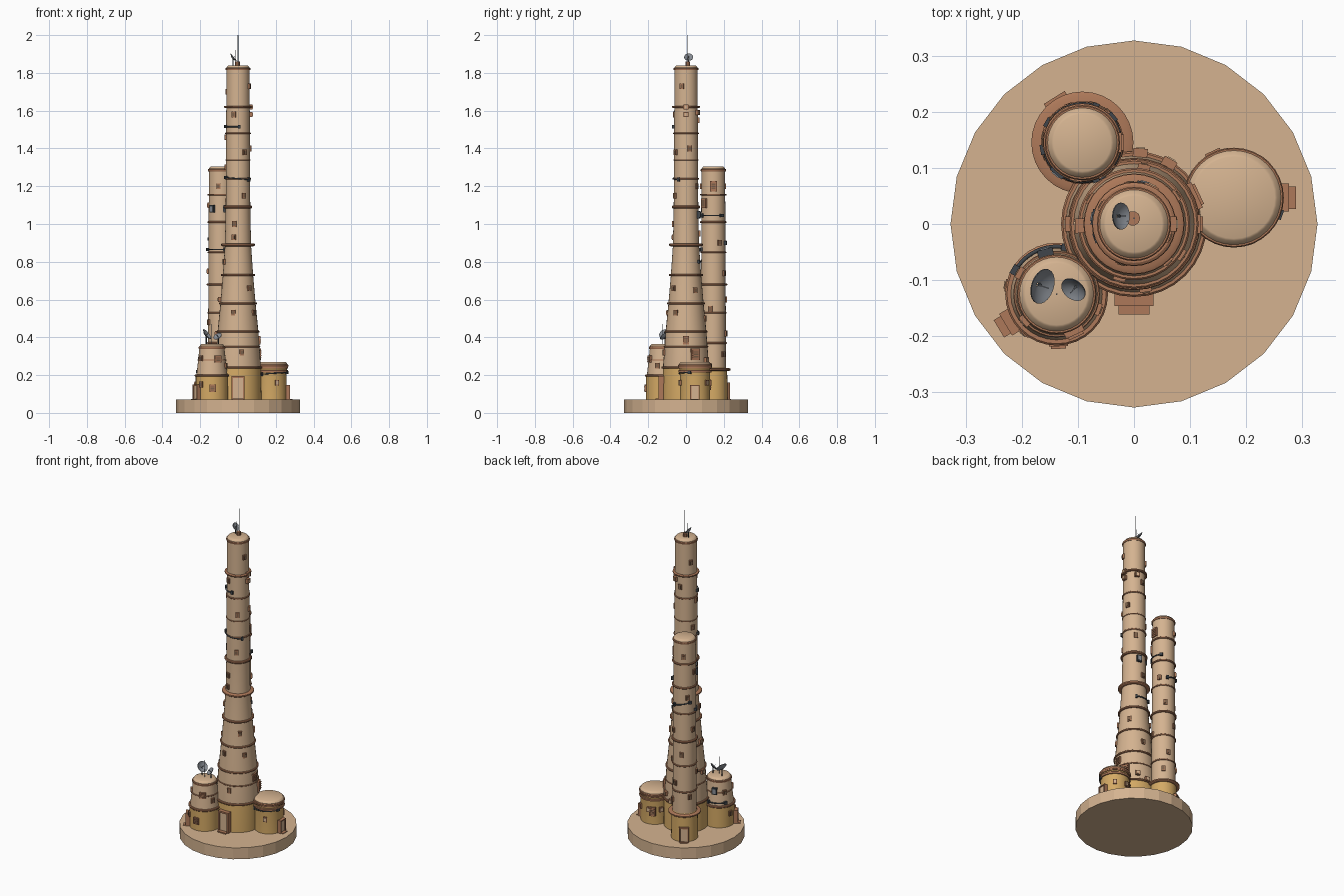
import bpy, bmesh
from math import radians, cos, sin, pi
from mathutils import Matrix, Vector

cube = bpy.data.objects.get("Cube")
if cube:
    bpy.data.objects.remove(cube)


def material(name, *rgb):
    m = bpy.data.materials.new(name)
    m.use_nodes = True
    m.diffuse_color = (*rgb, 1)
    m.node_tree.nodes["Principled BSDF"].inputs["Base Color"].default_value = (*rgb, 1)
    return m


TAN = material("tan plaster", .66, .45, .28)
RUST = material("rust trim", .42, .19, .1)
YELLOW = material("ochre wall", .66, .4, .13)
DARK = material("dark metal", .05, .06, .07)
GREY = material("dish grey", .25, .27, .3)
BROWN = material("brown shade", .2, .12, .07)


def finish(name, bm, mats, smooth=False):
    me = bpy.data.meshes.new(name)
    bmesh.ops.recalc_face_normals(bm, faces=bm.faces)
    bm.to_mesh(me)
    bm.free()
    for m in mats:
        me.materials.append(m)
    ob = bpy.data.objects.new(name, me)
    bpy.context.collection.objects.link(ob)
    if smooth:
        bpy.ops.object.select_all(action='DESELECT')
        ob.select_set(True)
        bpy.context.view_layer.objects.active = ob
        bpy.ops.object.shade_smooth_by_angle(angle=radians(30))
    return ob


def lathe(name, x, y, profile, mats, rule=None, closed=False, sides=32, smooth=True):
    """Revolve (radius, height) points about a vertical axis."""
    bm = bmesh.new()
    rows = [[bm.verts.new((x + r * cos(2 * pi * i / sides), y + r * sin(2 * pi * i / sides), z))
             for i in range(sides)] for r, z in profile]
    pairs = list(zip(rows, rows[1:]))
    if closed:
        pairs.append((rows[-1], rows[0]))
    else:
        bm.faces.new(rows[0])
        bm.faces.new(rows[-1])
    for a, b in pairs:
        for i in range(sides):
            j = (i + 1) % sides
            bm.faces.new((a[i], a[j], b[j], b[i]))
    if rule:
        for f in bm.faces:
            f.material_index = rule(f.calc_center_median())
    return finish(name, bm, mats, smooth)


def add_box(bm, mat, size, index):
    verts = bmesh.ops.create_cube(bm, size=1, matrix=mat @ Matrix.Diagonal((*size, 1)))["verts"]
    for f in {f for v in verts for f in v.link_faces}:
        f.material_index = index


class Tower:
    def __init__(self, name, x, y, profile, wall_top, rings):
        self.name, self.x, self.y, self.profile = name, x, y, profile
        r, top = profile[-1]
        lathe(name + "_wall", x, y, profile, [TAN, YELLOW], lambda c: int(c.z < wall_top))
        # Rounded roof with a rim around it
        lathe(name + "_roof", x, y, [(r, top - .005), (r, top + .008), (r - .007, top + .018),
                                     (r - .011, top + .02)], [TAN])
        self.ring("roof_rim", top, .005, .012)
        for z, out, h in rings:
            self.ring("ring", z, out, h)

    def radius(self, z):
        for (r0, z0), (r1, z1) in zip(self.profile, self.profile[1:]):
            if z0 <= z <= z1:
                return r0 + (r1 - r0) * (z - z0) / (z1 - z0)
        return self.profile[-1][0]

    def ring(self, part, z, out, h):
        r = self.radius(z)
        lathe(f"{self.name}_{part}", self.x, self.y,
              [(r - .01, z - h / 2), (r + out * .7, z - h / 2), (r + out, z - h / 4),
               (r + out, z + h / 4), (r + out * .6, z + h / 2), (r - .01, z + h / 2)],
              [RUST], closed=True)

    def place(self, angle, z, out=0):
        a = radians(angle)
        r = self.radius(z) + out
        return Matrix.Translation((self.x + r * cos(a), self.y + r * sin(a), z)) @ Matrix.Rotation(a, 4, 'Z')

    def window(self, angle, z, w=.022, h=.03, pane=BROWN, frame=RUST, depth=.014):
        bm = bmesh.new()
        m = self.place(angle, z)
        add_box(bm, m, (depth, w, h), 0)
        add_box(bm, m @ Matrix.Translation((depth / 2, 0, 0)), (.004, w * .6, h * .65), 1)
        return finish(self.name + "_window", bm, [frame, pane])

    def vent(self, angle, z, w=.036, h=.055):
        self.window(angle, z, w, h).name = self.name + "_vent"
        bm = bmesh.new()
        for i in range(4):
            add_box(bm, self.place(angle, z, .009) @ Matrix.Translation((0, 0, h * (i - 1.5) / 5)),
                    (.005, w * .8, h * .08), 0)
        finish(self.name + "_vent_slats", bm, [RUST])

    def door(self, angle, w, h, depth):
        bm = bmesh.new()
        m = self.place(angle, .07 + h / 2)
        for side in (-1, 1):
            add_box(bm, m @ Matrix.Translation((0, side * w * .43, 0)), (depth * 2, w * .14, h), 0)
        add_box(bm, m @ Matrix.Translation((0, 0, h * .46)), (depth * 2, w, h * .08), 0)
        add_box(bm, m, (depth * 1.4, w * .75, h * .95), 1)
        add_box(bm, m @ Matrix.Translation((depth, 0, -h * .48)), (depth * 1.4, w * .8, h * .06), 0)
        finish(self.name + "_door", bm, [RUST, TAN])

    def pipe(self, start, end, z, rise=0):
        """Conduit hugging the wall, with a junction box at each end."""
        cu = bpy.data.curves.new(self.name + "_pipe", 'CURVE')
        cu.dimensions, cu.bevel_depth, cu.bevel_resolution = '3D', .0035, 1
        sp = cu.splines.new('POLY')
        sp.points.add(10)
        for i, p in enumerate(sp.points):
            t = i / 10
            p.co = (*self.place(start + (end - start) * t, z + rise * t, .005).translation, 1)
        cu.materials.append(DARK)
        bpy.context.collection.objects.link(bpy.data.objects.new(self.name + "_pipe", cu))
        bm = bmesh.new()
        add_box(bm, self.place(start, z, .004), (.014, .012, .02), 0)
        add_box(bm, self.place(end, z + rise, .004), (.016, .018, .016), 0)
        finish(self.name + "_pipe_boxes", bm, [DARK])


def rod(name, x, y, low, high, r, mat):
    lathe(name, x, y, [(r, low), (r, high)], [mat], sides=10)


def dish(name, loc, facing, r):
    bm = bmesh.new()
    rot = Vector(facing).to_track_quat('Z', 'Y').to_matrix().to_4x4()
    rows = [[bm.verts.new((r * t * cos(i * pi / 10), r * t * sin(i * pi / 10), r * .4 * t * t - .002 * back))
             for i in range(20)] for t, back in ((.1, 0), (.5, 0), (.8, 0), (1, 0), (1, 1), (.6, 1), (.1, 1))]
    for a, b in zip(rows, rows[1:] + rows[:1]):
        for i in range(20):
            bm.faces.new((a[i], a[i - 1], b[i - 1], b[i]))
    add_box(bm, Matrix.Translation((0, 0, r * .35)), (.002, .002, r * .9), 0)
    ob = finish(name, bm, [GREY], True)
    ob.matrix_world = Matrix.Translation(loc) @ rot


# Round plinth
lathe("plinth", 0, 0, [(.327, 0), (.327, .07)], [TAN], sides=24, smooth=False)

# Towers
main = Tower("main_tower", 0, 0, [(.125, .07), (.122, .24), (.108, .43), (.093, .58), (.08, .73),
             (.069, .89), (.065, 1.09), (.061, 1.82)], .24,
             [(.24, .008, .012), (.35, .004, .006), (.43, .007, .01), (.58, .007, .01), (.73, .01, .012),
              (.89, .02, .016), (1.09, .01, .014), (1.24, .005, .008), (1.34, .003, .005),
              (1.48, .005, .008), (1.62, .012, .012)])
rear = Tower("rear_tower", -.092, .145, [(.075, .07), (.073, .23), (.067, .24), (.062, 1.285)], .235,
             [(.23, .018, .014), (.37, .005, .008), (.53, .005, .008), (.68, .009, .012),
              (.85, .005, .008), (1.01, .007, .01), (1.155, .007, .01)])
twin = Tower("dish_tower", -.138, -.125, [(.086, .07), (.086, .195), (.082, .2), (.066, .345)], .198,
             [(.198, .008, .012), (.28, .004, .006)])
low = Tower("low_tower", .178, .047, [(.08, .07), (.08, .22), (.084, .25)], .26,
            [(.22, .008, .014), (.24, .005, .01)])

# Doors
main.door(-90, .07, .125, .022)
rear.door(122, .055, .09, .012)
twin.door(211, .045, .08, .02)
low.door(0, .05, .078, .018)

# Windows, as angle and height
for a, z in ((-20, 1.73), (18, 1.4), (-57, 1.38), (160, 1.3), (-62, 1.15), (-107, 1.0), (-108, .93),
             (34, .65), (-48, .66), (-105, .53), (150, .66), (-33, .53), (95, 1.55), (150, 1.7),
             (185, 1.46), (60, 1.2), (95, .95), (200, .8), (-80, .32), (250, 1.58), (80, .5)):
    main.window(a, z)
for a, z in ((-100, 1.2), (30, .9), (60, .74), (-15, .55), (120, 1.2), (75, .42), (110, .6), (140, .95),
             (170, .75), (200, .48), (180, 1.1), (50, .31), (150, .34)):
    rear.window(a, z)
for a, z in ((-140, .29), (150, .28), (-20, .25), (-130, .15), (170, .15)):
    twin.window(a, z)
for a in (100, 150, 50, -70):
    low.window(a, .16, pane=TAN)

# Larger vents, equipment panels and wall boxes
rear.vent(0, 1.2)
main.vent(0, .385, .034, .045)
main.vent(25, .31, .05, .06)
low.vent(115, .15)
twin.vent(-65, .285, .036, .035)
twin.vent(-88, .13, .034, .04)
rear.window(-50, 1.11, .036, .05)
for t, a, z in ((main, 75, 1.05), (main, 170, 1.08), (rear, -130, 1.08), (twin, 105, .29)):
    t.window(a, z, .028, .04, GREY, DARK, .022)
for a, z in ((0, 1.62), (0, 1.58), (65, 1.59), (180, .42), (182, .6), (85, .25), (60, .28)):
    main.window(a, z, .026, .026, TAN, RUST, .028)

# Conduits
main.pipe(-85, -165, 1.515)
main.pipe(-35, -160, 1.235, .012)
main.pipe(60, 130, .8)
rear.pipe(-60, 40, 1.045)
rear.pipe(-70, -170, .865)
rear.pipe(70, 150, .9, .02)
twin.pipe(80, 150, .22)
low.pipe(-130, -20, .205, .01)

# Rooftop aerials and dishes
rod("aerial_base", -.002, .01, 1.83, 1.86, .013, RUST)
rod("aerial", 0, .01, 1.85, 2, .0015, GREY)
rod("short_aerial", -.012, .005, 1.83, 1.92, .001, GREY)
dish("roof_dish", (-.03, .014, 1.878), (.75, 0, .6), .024)
rod("roof_dish_post", -.026, .014, 1.835, 1.876, .003, DARK)
dish("large_dish", (-.172, -.108, .41), (.75, -.25, .6), .032)
rod("large_dish_post", -.168, -.108, .36, .408, .003, DARK)
dish("small_dish", (-.104, -.112, .4), (-.4, -.5, .6), .024)
rod("small_dish_post", -.104, -.112, .36, .398, .003, DARK)
rod("dish_tower_aerial", -.138, -.125, .36, .47, .0015, GREY)
